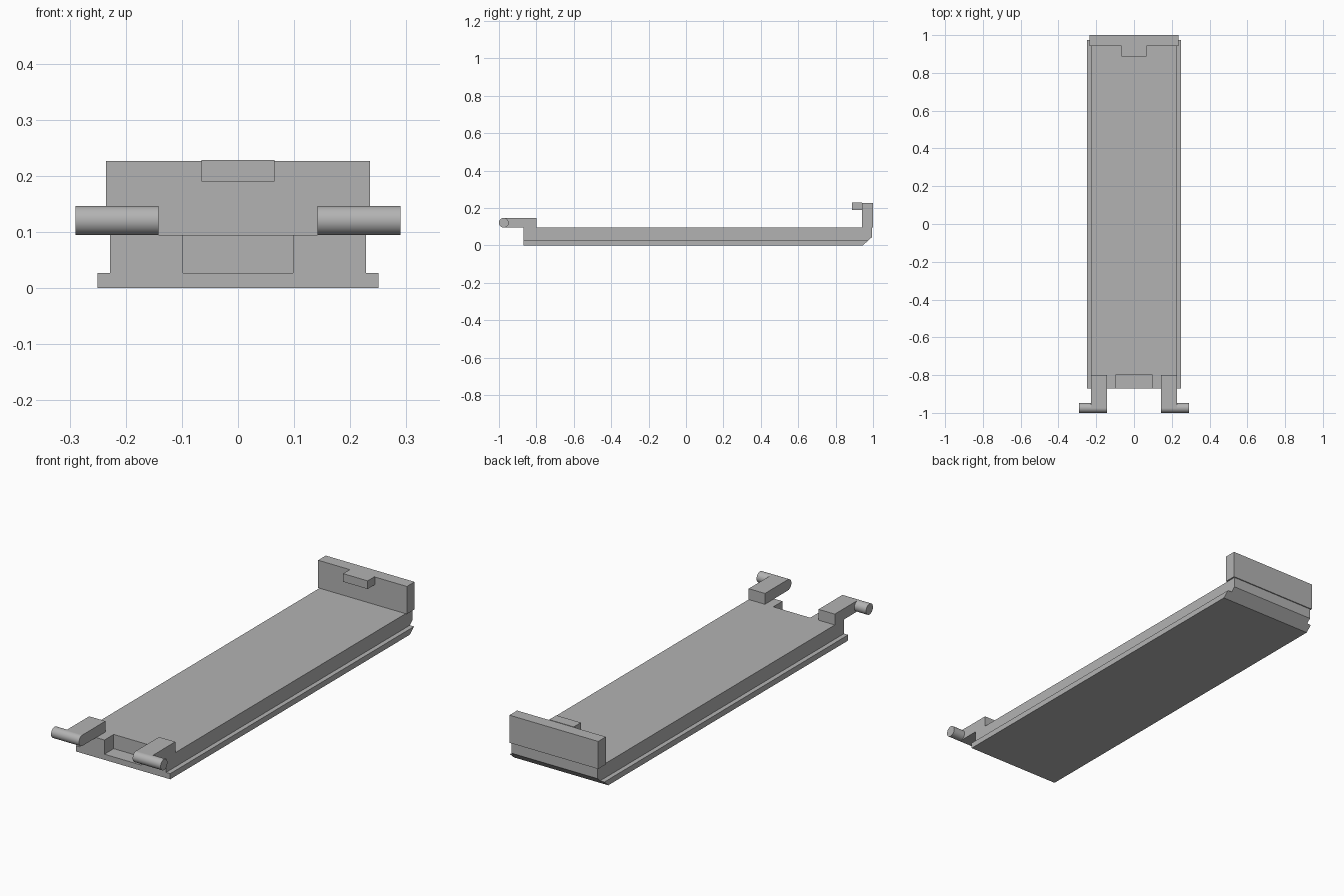
import bpy, bmesh
from math import pi
from mathutils import Matrix, Vector

if "Cube" in bpy.data.objects:
    bpy.data.objects.remove(bpy.data.objects["Cube"])

grey = bpy.data.materials.new("light_grey_plastic")
grey.use_nodes = True
grey.diffuse_color = (0.45, 0.45, 0.45, 1)
grey.node_tree.nodes["Principled BSDF"].inputs["Base Color"].default_value = grey.diffuse_color


def finish(name, bm):
    bmesh.ops.recalc_face_normals(bm, faces=bm.faces)
    mesh = bpy.data.meshes.new(name)
    bm.to_mesh(mesh)
    bm.free()
    mesh.materials.append(grey)
    obj = bpy.data.objects.new(name, mesh)
    bpy.context.collection.objects.link(obj)
    return obj


def slab(name, outline, z0, z1, chamfer=False):
    """Extrude a plan outline upward; optionally trim the rear lower edge."""
    bm = bmesh.new()
    face = bm.faces.new([bm.verts.new((x, y, z0)) for x, y in outline])
    top = bmesh.ops.extrude_face_region(bm, geom=[face])["geom"]
    bmesh.ops.translate(bm, vec=(0, 0, z1 - z0),
                        verts=[v for v in top if isinstance(v, bmesh.types.BMVert)])
    if chamfer:
        cut = bmesh.ops.bisect_plane(bm, geom=bm.verts[:] + bm.edges[:] + bm.faces[:],
                                     plane_co=Vector((0, 0.945, 0)),
                                     plane_no=Vector((0, 0.045, -0.05)), clear_outer=True)
        edges = [e for e in cut["geom_cut"] if isinstance(e, bmesh.types.BMEdge)]
        bmesh.ops.holes_fill(bm, edges=edges)
    return finish(name, bm)


def rect(x0, x1, y0, y1):
    return [(x0, y0), (x1, y0), (x1, y1), (x0, y1)]


# Wide bottom plate
slab("bottom_flange", rect(-0.25, 0.25, -0.87, 0.99), 0, 0.027, True)

# Main panel with the front notch
half = [(0.098, -0.80), (0.098, -0.87), (0.228, -0.87), (0.228, 0.995)]
slab("main_panel", half + [(-x, y) for x, y in reversed(half)], 0.027, 0.095, True)

# Upright rear wall with its latch tab
slab("rear_wall", rect(-0.235, 0.235, 0.942, 1.0), 0.095, 0.227)
slab("latch_tab", rect(-0.065, 0.065, 0.888, 0.942), 0.19, 0.229)

# Hinge arms with round pins
for side, s in (("left", 1), ("right", -1)):
    x0, x1 = sorted((s * 0.142, s * 0.228))
    slab(side + "_hinge_arm", rect(x0, x1, -0.974, -0.80), 0.095, 0.147)
    bm = bmesh.new()
    bmesh.ops.create_cone(bm, cap_ends=True, segments=32, radius1=0.026,
                          radius2=0.026, depth=0.148,
                          matrix=Matrix.Translation((s * 0.216, -0.974, 0.121))
                          @ Matrix.Rotation(pi / 2, 4, "Y"))
    pin = finish(side + "_hinge_pin", bm)
    bpy.ops.object.select_all(action="DESELECT")
    bpy.context.view_layer.objects.active = pin
    pin.select_set(True)
    bpy.ops.object.shade_smooth_by_angle()
